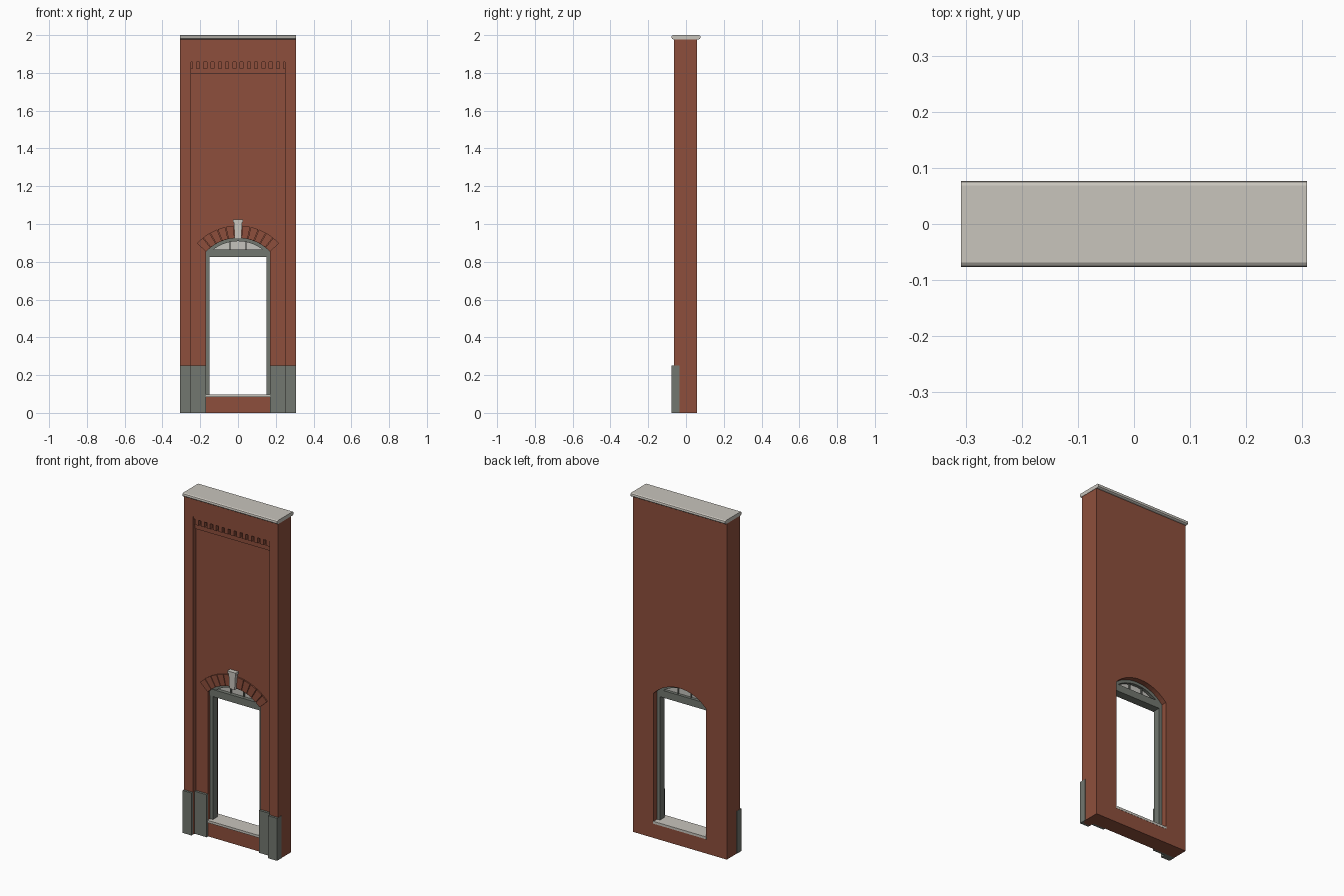
import bpy, bmesh, math

if "Cube" in bpy.data.objects:
    bpy.data.objects.remove(bpy.data.objects["Cube"])


def material(name, rgb):
    m = bpy.data.materials.new(name)
    m.diffuse_color = (*rgb, 1)
    m.use_nodes = True
    m.node_tree.nodes["Principled BSDF"].inputs["Base Color"].default_value = m.diffuse_color
    return m


BRICK = material("red brick", (0.27, 0.078, 0.045))
GREY = material("grey paint", (0.17, 0.185, 0.16))
STONE = material("pale stone", (0.58, 0.555, 0.505))
PANE = material("pale pane", (0.56, 0.55, 0.51))


def extrude(name, pts, a, b, mat, axis='y'):
    """Extrude a closed outline: (x, z) along y, or (y, z) along x."""
    bm = bmesh.new()
    place = (lambda p, t: (p[0], t, p[1])) if axis == 'y' else (lambda p, t: (t, p[0], p[1]))
    lo = [bm.verts.new(place(p, a)) for p in pts]
    hi = [bm.verts.new(place(p, b)) for p in pts]
    bm.faces.new(lo)
    bm.faces.new(hi[::-1])
    n = len(pts)
    for i in range(n):
        j = (i + 1) % n
        bm.faces.new((lo[i], hi[i], hi[j], lo[j]))
    bmesh.ops.recalc_face_normals(bm, faces=bm.faces)
    me = bpy.data.meshes.new(name)
    bm.to_mesh(me)
    bm.free()
    me.materials.append(mat)
    ob = bpy.data.objects.new(name, me)
    bpy.context.collection.objects.link(ob)
    return ob


def box(name, x0, x1, y0, y1, z0, z1, mat):
    return extrude(name, [(x0, z0), (x1, z0), (x1, z1), (x0, z1)], y0, y1, mat)


# Main dimensions
W, PW = 0.306, 0.25              # half widths of wall and recessed panel
FRONT, PANEL, BACK = -0.063, -0.034, 0.058
OW, SPRING, SILL = 0.17, 0.852, 0.09
R, CZ = 0.232, 0.694             # arch radius and centre height
A = math.asin(OW / R)


def arc(r, a0, a1, n=16):
    return [(r * math.sin(a0 + (a1 - a0) * i / n), CZ + r * math.cos(a0 + (a1 - a0) * i / n))
            for i in range(n + 1)]


# Brick wall with arched opening, apron below the sill, raised surround
extrude("wall", [(-W, SILL), (-OW, SILL)] + arc(R, -A, A) +
        [(OW, SILL), (W, SILL), (W, 1.98), (-W, 1.98)], PANEL, BACK, BRICK)
box("wall_apron", -W, W, PANEL, BACK, 0, SILL, BRICK)
extrude("pilaster_surround", [(-W, 0), (-PW, 0), (-PW, 1.873), (PW, 1.873), (PW, 0), (W, 0),
                              (W, 1.98), (-W, 1.98)], FRONT, PANEL, BRICK)

# Brick cornice with dentils at the panel head
box("cornice_top", -PW, PW, -0.058, PANEL, 1.857, 1.873, BRICK)
box("cornice_band_upper", -PW, PW, -0.047, PANEL, 1.815, 1.823, BRICK)
box("cornice_band_lower", -PW, PW, -0.042, PANEL, 1.793, 1.815, BRICK)
for i in range(13):
    x = (i - 6) * 0.0385
    box("dentil", x - 0.011, x + 0.011, -0.054, PANEL, 1.823, 1.857, BRICK)

# Coping stone with rounded front and back edges
edge = [(0.069, 1.978), (0.075, 1.982), (0.077, 1.989), (0.075, 1.996), (0.069, 2.0)]
extrude("coping", edge + [(-y, z) for y, z in edge[::-1]], -0.308, 0.308, STONE, 'x')

# Stone plinths
for s in (-1, 1):
    box("plinth_outer", s * PW, s * 0.3075, -0.076, PANEL, 0, 0.25, GREY)
    box("plinth_inner", s * OW, s * PW, -0.048, PANEL, 0, 0.25, GREY)

# Brick arch blocks and keystone
k = 0.075
step = (A - k) / 5
for s in (-1, 1):
    for i in range(5):
        a0, a1 = s * (k + i * step + 0.006), s * (k + (i + 1) * step - 0.006)
        extrude("arch_block", arc(R, a0, a1, 2) + arc(R + 0.066, a1, a0, 2), -0.042, PANEL, BRICK)
extrude("keystone", [(-0.017, 0.92), (0.017, 0.92), (0.022, 1.008), (-0.022, 1.008)], -0.056, PANEL, STONE)
box("keystone_head", -0.027, 0.027, -0.061, PANEL, 1.008, 1.023, STONE)

# Window sill
box("sill", -0.173, 0.173, -0.042, BACK + 0.001, 0.084, 0.098, STONE)

# Frame: jambs, transom, arched head, fanlight panes and bars
F0, F1 = -0.018, 0.026
for s in (-1, 1):
    box("frame_jamb", s * 0.151, s * OW, F0, F1, 0.098, SPRING, GREY)
box("frame_transom", -0.1695, 0.1695, F0 - 0.004, F1, 0.824, 0.866, GREY)
extrude("frame_arch", arc(R, -A, A) + arc(R - 0.017, A, -A), F0, F1, GREY)
r = R - 0.015
b = math.acos((0.866 - CZ) / r)
extrude("fanlight_pane", arc(r, -b, b), 0.0, 0.008, PANE)
for x in (-0.042, 0.042):
    box("fanlight_bar", x - 0.003, x + 0.003, -0.008, 0.016, 0.86, 0.909, GREY)
